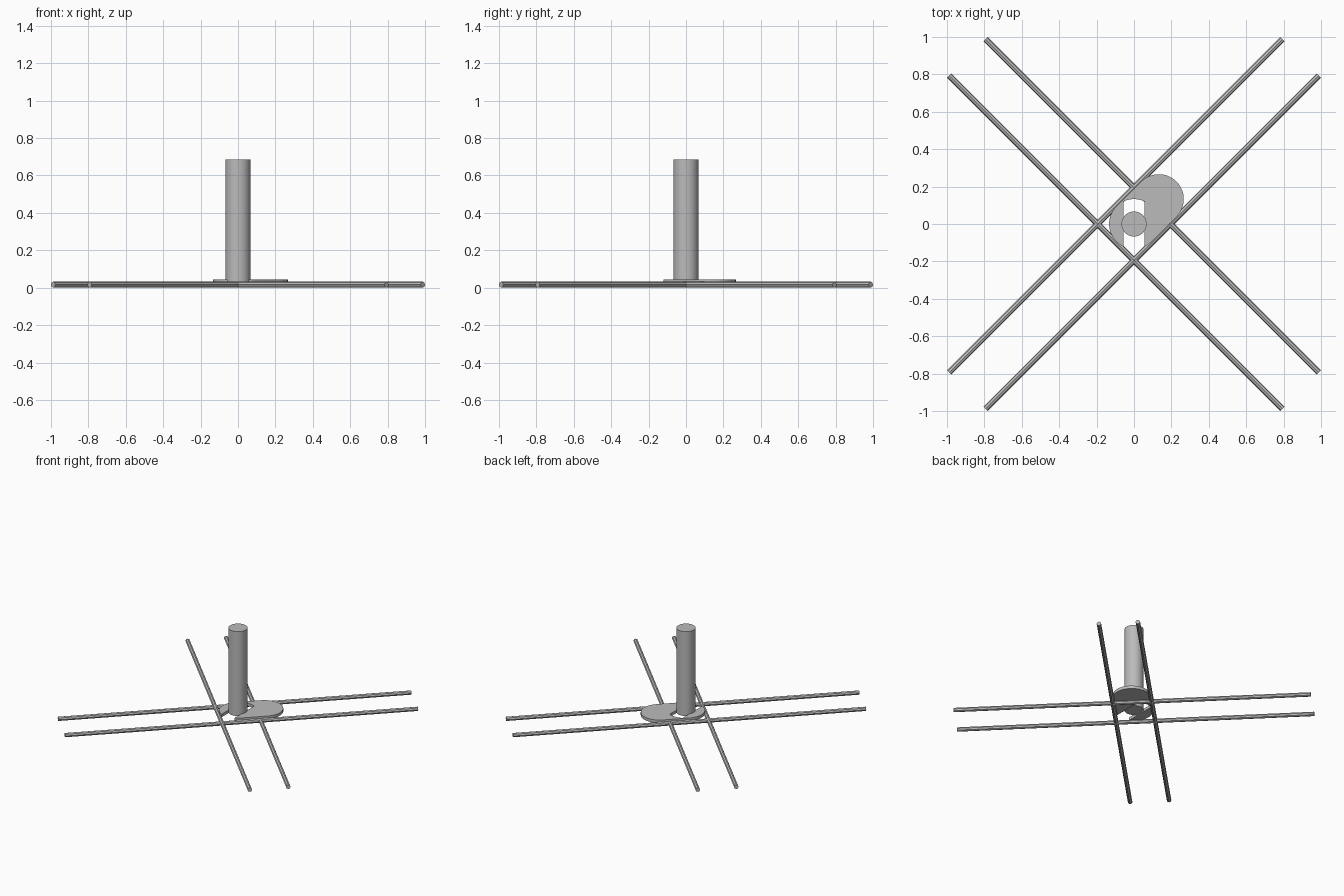
import bpy, bmesh, math
from mathutils import Matrix, Vector

cube = bpy.data.objects.get("Cube")
if cube:
    bpy.data.objects.remove(cube, do_unlink=True)

grey = bpy.data.materials.new("mid grey")
grey.use_nodes = True
colour = (0.5, 0.5, 0.5, 1)
grey.diffuse_color = colour
grey.node_tree.nodes["Principled BSDF"].inputs["Base Color"].default_value = colour


def add_object(name, bm, smooth=False):
    bmesh.ops.recalc_face_normals(bm, faces=bm.faces)
    mesh = bpy.data.meshes.new(name)
    bm.to_mesh(mesh)
    bm.free()
    mesh.materials.append(grey)
    obj = bpy.data.objects.new(name, mesh)
    bpy.context.collection.objects.link(obj)
    if smooth:
        bpy.ops.object.select_all(action='DESELECT')
        obj.select_set(True)
        bpy.context.view_layer.objects.active = obj
        bpy.ops.object.shade_smooth_by_angle(angle=math.radians(40))
    return obj


def cylinder(name, radius, length, sides, matrix, smooth=False):
    bm = bmesh.new()
    bmesh.ops.create_cone(bm, cap_ends=True, segments=sides, radius1=radius,
                          radius2=radius, depth=length, matrix=matrix)
    return add_object(name, bm, smooth)


def arc(cx, cy, r, start, end, steps):
    angles = [math.radians(start + (end - start) * i / steps) for i in range(steps + 1)]
    return [(cx + r * math.cos(a), cy + r * math.sin(a)) for a in angles]


# Four crossed rods, one pair along each diagonal
ROD_R, ROD_LEN, ROD_OFFSET = 0.016, 2.52, 0.1375
for label, turn in (("rising", 45), ("falling", -45)):
    for side, sign in (("front", -1), ("back", 1)):
        m = (Matrix.Translation((0, 0, ROD_R))
             @ Matrix.Rotation(math.radians(turn), 4, 'Z')
             @ Matrix.Translation((0, sign * ROD_OFFSET, 0))
             @ Matrix.Rotation(math.pi / 2, 4, 'Y'))
        cylinder(f"{label}_{side}_rod", ROD_R, ROD_LEN, 8, m)

# Upright post
POST_BOTTOM, POST_TOP = 0.03, 0.685
cylinder("post", 0.067, POST_TOP - POST_BOTTOM, 48,
         Matrix.Translation((0, 0, (POST_BOTTOM + POST_TOP) / 2)), True)

# Oblong plate with a slot open to the front, its inner end following the round
R, SLOT, LOW, HIGH = 0.133, 0.055, 0.022, 0.045
half = math.degrees(math.asin(SLOT / R))
outline = arc(0.133, 0.133, R, -45, 135, 32)
outline += arc(0, 0, R, 135, 270 - half, 20)
outline += arc(0, 0, R, 90 + half, 90 - half, 8)
outline += arc(0, 0, R, 270 + half, 315, 5)
bm = bmesh.new()
base = bm.faces.new([bm.verts.new((x, y, LOW)) for x, y in outline])
top = bmesh.ops.extrude_face_region(bm, geom=[base], use_keep_orig=True)["geom"]
bmesh.ops.translate(bm, vec=Vector((0, 0, HIGH - LOW)),
                    verts=[v for v in top if isinstance(v, bmesh.types.BMVert)])
add_object("slotted_plate", bm, True)
